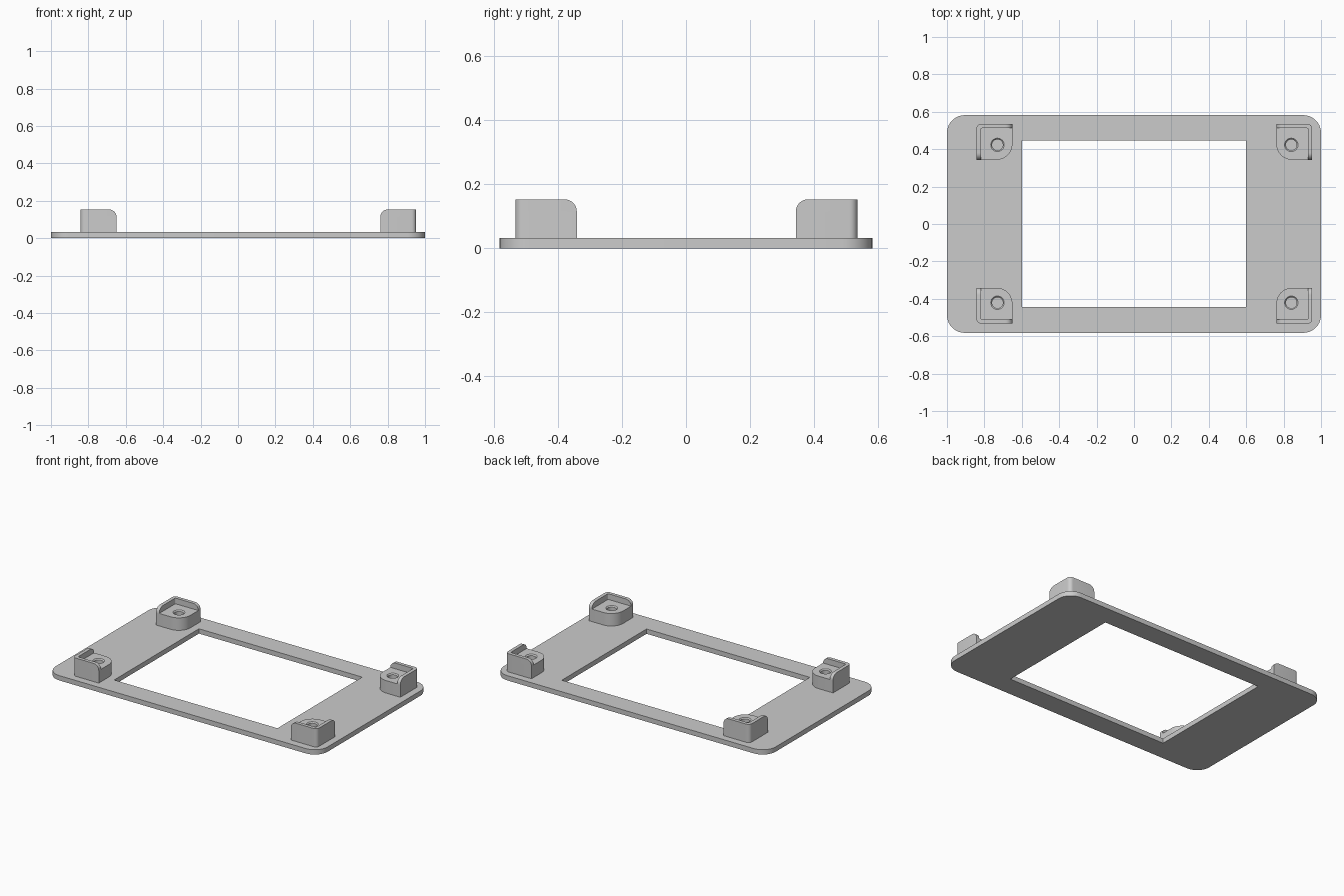
import bpy, bmesh, math

if "Cube" in bpy.data.objects:
    bpy.data.objects.remove(bpy.data.objects["Cube"])

grey = bpy.data.materials.new("light grey")
grey.diffuse_color = (0.6, 0.6, 0.6, 1)
grey.use_nodes = True
grey.node_tree.nodes["Principled BSDF"].inputs["Base Color"].default_value = grey.diffuse_color


def arc(cx, cy, r, a0, a1, n):
    return [(cx + r * math.cos(math.radians(a0 + (a1 - a0) * i / n)),
             cy + r * math.sin(math.radians(a0 + (a1 - a0) * i / n))) for i in range(n + 1)]


def ring(bm, pts, z):
    return [bm.verts.new((x, y, z)) for x, y in pts]


def bridge(bm, a, b, closed=True):
    n = len(a)
    for i in range(n if closed else n - 1):
        j = (i + 1) % n
        bm.faces.new((a[i], a[j], b[j], b[i]))


def fill(bm, *loops):
    edges = []
    for l in loops:
        for i in range(len(l)):
            p, q = l[i], l[(i + 1) % len(l)]
            edges.append(bm.edges.get((p, q)) or bm.edges.new((p, q)))
    bmesh.ops.triangle_fill(bm, edges=edges, use_beauty=True)


def finish(bm, name, origin=(0, 0, 0), flip=(1, 1)):
    for v in bm.verts:
        v.co.x = origin[0] + flip[0] * v.co.x
        v.co.y = origin[1] + flip[1] * v.co.y
    bmesh.ops.recalc_face_normals(bm, faces=bm.faces)
    me = bpy.data.meshes.new(name)
    bm.to_mesh(me)
    bm.free()
    me.materials.append(grey)
    ob = bpy.data.objects.new(name, me)
    bpy.context.collection.objects.link(ob)
    bpy.ops.object.select_all(action='DESELECT')
    ob.select_set(True)
    bpy.context.view_layer.objects.active = ob
    bpy.ops.object.shade_smooth_by_angle(angle=math.radians(30))


T = 0.032        # plate thickness
PLAT = 0.115     # mount platform height
TOP = 0.153      # mount wall height
S = 0.192        # mount side length
WALL = 0.023

# Frame plate with rounded corners and a rectangular window
X, Y, R = 1.0, 0.582, 0.095
outer = (arc(X - R, Y - R, R, 0, 90, 10) + arc(R - X, Y - R, R, 90, 180, 10)
         + arc(R - X, R - Y, R, 180, 270, 10) + arc(X - R, R - Y, R, 270, 360, 10))
inner = [(0.6, 0.447), (-0.6, 0.447), (-0.6, -0.443), (0.6, -0.443)]
bm = bmesh.new()
o0, o1 = ring(bm, outer, 0), ring(bm, outer, T)
i0, i1 = ring(bm, inner, 0), ring(bm, inner, T)
bridge(bm, o0, o1)
bridge(bm, i0, i1)
fill(bm, o0, i0)
fill(bm, o1, i1)
finish(bm, "frame_plate")


def corner_mount(name, origin, flip):
    # Local frame: outer corner at (0, 0), growing inward along +x and +y
    r, big = 0.025, 0.085
    foot = (arc(r, r, r, 180, 270, 6) + [(S, 0)]
            + arc(S - big, S - big, big, 0, 90, 10) + [(0, S)])
    hole = lambda rad: arc(0.112, 0.112, rad, 0, 360, 24)[:-1]
    bm = bmesh.new()
    a, b = ring(bm, foot, T), ring(bm, foot, PLAT)
    h0, h1, h2 = ring(bm, hole(0.036), PLAT), ring(bm, hole(0.029), PLAT - 0.007), ring(bm, hole(0.029), T + 0.001)
    bridge(bm, a, b)
    bridge(bm, h0, h1)
    bridge(bm, h1, h2)
    bm.faces.new(h2)
    fill(bm, b, h0)
    fill(bm, a)
    finish(bm, name + "_base", origin, flip)

    # L-shaped lip whose two ends are rounded down to the platform
    rr = TOP - PLAT
    bm = bmesh.new()
    ends = [(S - rr + rr * math.sin(t * math.pi / 16), PLAT + rr * math.cos(t * math.pi / 16))
            for t in range(9)]
    st = [((0, d), (WALL, d), h) for d, h in reversed(ends)]
    ri = 0.006
    st += [(p, q, TOP) for p, q in zip(arc(r, r, r, 180, 270, 6),
                                       arc(WALL + ri, WALL + ri, ri, 180, 270, 6))]
    st += [((d, 0), (d, WALL), h) for d, h in ends]
    ob_ = [bm.verts.new((*p, PLAT)) for p, q, h in st]
    ot = [bm.verts.new((*p, h)) for p, q, h in st]
    ib = [bm.verts.new((*q, PLAT)) for p, q, h in st]
    it = [bm.verts.new((*q, h)) for p, q, h in st]
    for s, t in ((ob_, ot), (ot, it), (it, ib), (ib, ob_)):
        bridge(bm, s, t, False)
    bmesh.ops.remove_doubles(bm, verts=bm.verts, dist=1e-5)
    finish(bm, name + "_lip", origin, flip)


# Four mounts, mirrored so the lips face outward
for sx, xo, nx in ((1, -0.842, "left"), (-1, 0.953, "right")):
    for sy, yo, ny in ((1, -0.533, "front"), (-1, 0.535, "back")):
        corner_mount(f"{ny}_{nx}_mount", (xo, yo, 0), (sx, sy))
